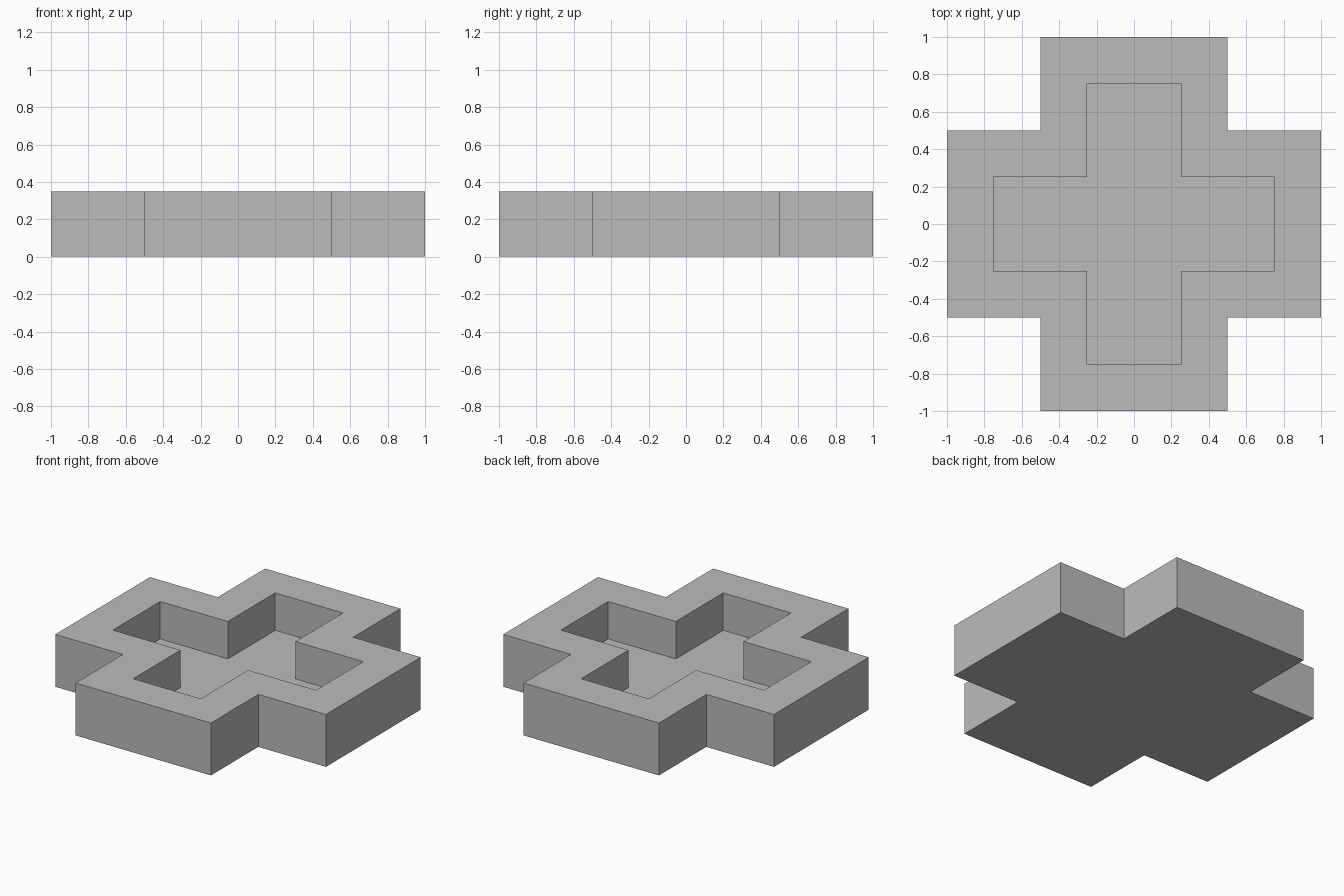
import bpy, bmesh

cube = bpy.data.objects.get("Cube")
if cube:
    bpy.data.objects.remove(cube, do_unlink=True)

ARM, HALF, HEIGHT = 1.0, 0.5, 0.35
WALL, FLOOR = 0.25, 0.1

# Plain grey material
grey = bpy.data.materials.new("plain_grey")
grey.use_nodes = True
colour = (0.5, 0.5, 0.5, 1)
grey.diffuse_color = colour
grey.node_tree.nodes["Principled BSDF"].inputs["Base Color"].default_value = colour

# Cross outline: three corners of one arm, turned through four quarters
corners = []
arm = [(ARM, -HALF), (ARM, HALF), (HALF, HALF)]
for quarter in range(4):
    corners += arm
    arm = [(-y, x) for x, y in arm]

bm = bmesh.new()
base = bm.faces.new([bm.verts.new((x, y, 0)) for x, y in corners])

# Outer walls
raised = bmesh.ops.extrude_face_region(bm, geom=[base], use_keep_orig=True)["geom"]
bmesh.ops.translate(bm, vec=(0, 0, HEIGHT),
                    verts=[v for v in raised if isinstance(v, bmesh.types.BMVert)])
bmesh.ops.recalc_face_normals(bm, faces=bm.faces[:])

# Rim and recessed floor
top = max(bm.faces, key=lambda f: f.calc_center_median().z)
bmesh.ops.inset_region(bm, faces=[top], thickness=WALL, use_even_offset=True)
sunk = bmesh.ops.extrude_face_region(bm, geom=[top])["geom"]
bmesh.ops.translate(bm, vec=(0, 0, FLOOR - HEIGHT),
                    verts=[v for v in sunk if isinstance(v, bmesh.types.BMVert)])
if top.is_valid:
    bmesh.ops.delete(bm, geom=[top], context='FACES_ONLY')
bmesh.ops.recalc_face_normals(bm, faces=bm.faces[:])

mesh = bpy.data.meshes.new("cross_tray")
bm.to_mesh(mesh)
bm.free()
mesh.materials.append(grey)
tray = bpy.data.objects.new("cross_tray", mesh)
bpy.context.collection.objects.link(tray)
